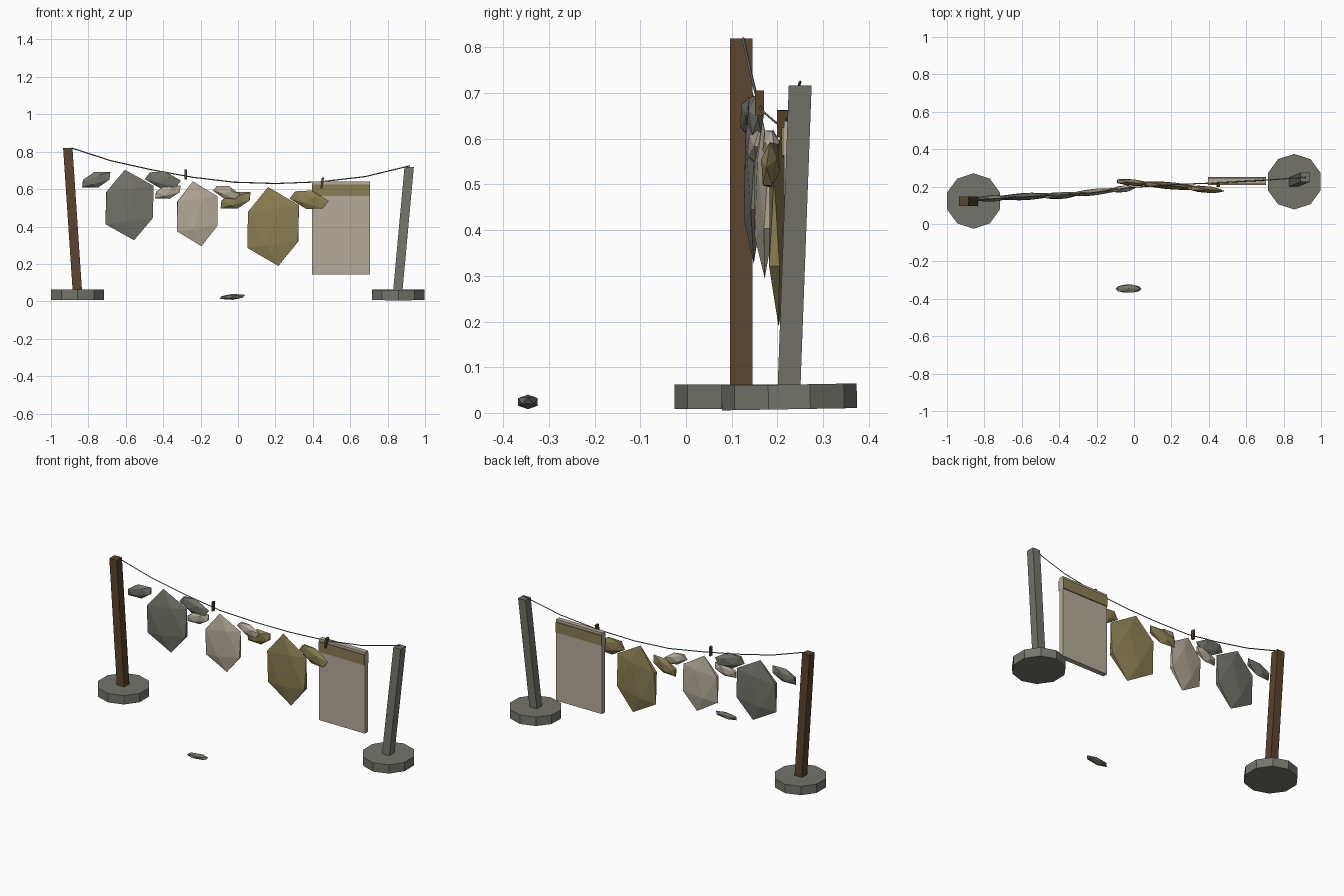
import bpy
from math import radians
from mathutils import Vector

cube = bpy.data.objects.get("Cube")
if cube:
    bpy.data.objects.remove(cube)


def material(name, rgb):
    m = bpy.data.materials.new(name)
    m.use_nodes = True
    m.diffuse_color = (*rgb, 1)
    m.node_tree.nodes["Principled BSDF"].inputs["Base Color"].default_value = (*rgb, 1)
    return m


GREY = material("weathered grey", (0.175, 0.175, 0.15))
CREAM = material("cream cloth", (0.46, 0.41, 0.33))
OLIVE = material("olive cloth", (0.25, 0.21, 0.085))
WOOD = material("brown wood", (0.10, 0.058, 0.027))


def finish(name, mat):
    obj = bpy.context.object
    obj.name = name
    obj.data.materials.append(mat)
    return obj


def box(name, mat, center, size, tilt=0):
    bpy.ops.mesh.primitive_cube_add(size=1, location=center, rotation=(0, radians(tilt), 0))
    obj = finish(name, mat)
    obj.scale = size
    return obj


def post(name, mat, foot, head, width):
    # Square post leaning from foot to head, with level ends
    bpy.ops.mesh.primitive_cube_add(size=1)
    obj = finish(name, mat)
    for v in obj.data.vertices:
        end = Vector(head if v.co.z > 0 else foot)
        v.co = end + Vector((v.co.x * width, v.co.y * width, 0))


def blob(name, mat, center, scale, tilt=0, turn=0):
    # Flattened twenty-sided lump of cloth
    bpy.ops.mesh.primitive_ico_sphere_add(
        subdivisions=1, radius=1, location=center,
        rotation=(0, radians(-tilt), radians(turn)))
    obj = finish(name, mat)
    obj.scale = scale


# Ten-sided stone feet
for side, x, y, lean in (("right", -0.858, 0.123, 0), ("left", 0.857, 0.226, 1)):
    bpy.ops.mesh.primitive_cylinder_add(vertices=10, radius=0.148, depth=0.054,
                                        location=(x, y, 0.035), rotation=(radians(lean), 0, 0))
    finish(side + "_base", GREY)

# Leaning posts
post("right_post", WOOD, (-0.858, 0.121, 0.04), (-0.91, 0.121, 0.82), 0.05)
post("left_post", GREY, (0.853, 0.225, 0.04), (0.915, 0.25, 0.717), 0.05)

# Sagging washing line
curve = bpy.data.curves.new("washing_line", "CURVE")
curve.dimensions = "3D"
curve.bevel_depth = 0.003
curve.bevel_resolution = 0
path = [(-0.89, 0.125, 0.82), (-0.68, 0.14, 0.752), (-0.46, 0.152, 0.703), (-0.24, 0.165, 0.663),
        (-0.02, 0.195, 0.637), (0.2, 0.21, 0.63), (0.44, 0.22, 0.639), (0.68, 0.233, 0.667),
        (0.92, 0.25, 0.725)]
spline = curve.splines.new("POLY")
spline.points.add(len(path) - 1)
for point, co in zip(spline.points, path):
    point.co = (*co, 1)
curve.materials.append(GREY)
bpy.context.collection.objects.link(bpy.data.objects.new("washing_line", curve))

# Shirts: body centre and scale, then each sleeve's centre, size and tilt
shirts = (
    ("grey", GREY, (-0.58, 0.147, 0.515), (0.158, 0.022, 0.19), 3,
     ((-0.758, 0.137, 0.65), 0.094, 16), ((-0.402, 0.152, 0.649), 0.106, -15)),
    ("cream", CREAM, (-0.218, 0.17, 0.468), (0.135, 0.02, 0.175), 6,
     ((-0.375, 0.153, 0.585), 0.084, 14), ((-0.062, 0.187, 0.583), 0.08, -20)),
    ("olive", OLIVE, (0.188, 0.205, 0.4), (0.17, 0.022, 0.213), -5,
     ((-0.013, 0.222, 0.54), 0.1, 16), ((0.38, 0.185, 0.543), 0.115, -16)),
)
for name, mat, center, scale, turn, *sleeves in shirts:
    blob(name + "_shirt_body", mat, center, scale, 7.5, turn)
    for side, (pos, size, tilt) in zip(("right", "left"), sleeves):
        blob(f"{name}_shirt_{side}_sleeve", mat, pos, (size, 0.02, size * 0.45), tilt, turn)

# Towel with a band across both faces
box("towel", CREAM, (0.55, 0.23, 0.392), (0.31, 0.03, 0.495))
box("towel_band", OLIVE, (0.55, 0.23, 0.594), (0.309, 0.042, 0.062))

# Pegs on the line
box("shirt_peg", WOOD, (-0.28, 0.161, 0.678), (0.012, 0.02, 0.055))
box("towel_peg", WOOD, (0.45, 0.211, 0.633), (0.012, 0.024, 0.06), 8)

# Dropped sock on the ground
blob("fallen_sock", GREY, (-0.03, -0.346, 0.024), (0.078, 0.025, 0.016), 3)
